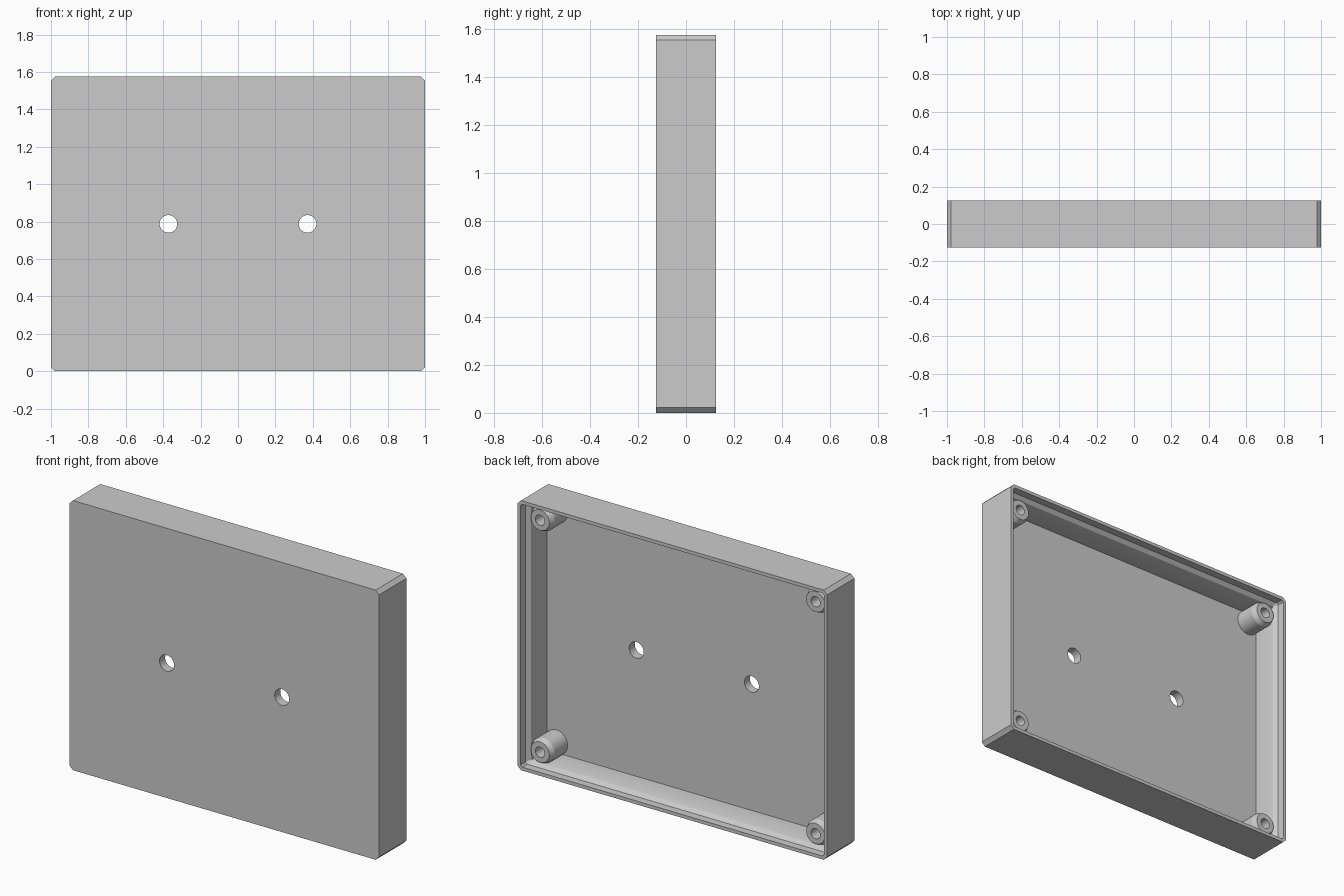
import bpy, bmesh, math

cube = bpy.data.objects.get("Cube")
if cube:
    bpy.data.objects.remove(cube, do_unlink=True)

W, H, BACK = 1.0, 1.575, 0.126      # half width, height, half depth
CORNER, FLOOR = 0.022, 0.2          # corner chamfer, inner depth

grey = bpy.data.materials.new("plain_grey")
grey.use_nodes = True
colour = (0.6, 0.6, 0.6, 1)
grey.diffuse_color = colour
grey.node_tree.nodes["Principled BSDF"].inputs["Base Color"].default_value = colour


def make_object(name, bm):
    bmesh.ops.recalc_face_normals(bm, faces=bm.faces)
    mesh = bpy.data.meshes.new(name)
    bm.to_mesh(mesh)
    bm.free()
    obj = bpy.data.objects.new(name, mesh)
    bpy.context.collection.objects.link(obj)
    mesh.materials.append(grey)
    return obj


def bridge(bm, a, b):
    for i in range(len(a)):
        j = (i + 1) % len(a)
        bm.faces.new((a[i], a[j], b[j], b[i]))


def outline(bm, inset, depth):
    """Chamfered rectangle, inset from the outside, at a depth below the rim."""
    c = max(CORNER - inset * (2 - math.sqrt(2)), 0.004)
    w, h = W - inset, H / 2 - inset
    pts = []
    for sx, sz in ((1, 1), (-1, 1), (-1, -1), (1, -1)):
        pair = [(sx * w, sz * (h - c)), (sx * (w - c), sz * h)]
        pts += pair if sx * sz > 0 else pair[::-1]
    return [bm.verts.new((x, BACK - depth, z + H / 2)) for x, z in pts]


# Tray: outer shell, rim, stepped lip, inner wall and floor
bm = bmesh.new()
profile = [(0, 2 * BACK), (0, 0), (0.02, 0), (0.02, 0.045),
           (0.04, 0.065), (0.05, 0.11), (0.05, FLOOR)]
loops = [outline(bm, *p) for p in profile]
for a, b in zip(loops, loops[1:]):
    bridge(bm, a, b)
bm.faces.new(loops[0])
bm.faces.new(loops[-1])
tray = make_object("tray", bm)

# Two through holes in the panel
bm = bmesh.new()
for side in (-1, 1):
    rings = []
    for y in (-0.2, 0.0):
        rings.append([bm.verts.new((side * 0.372 + 0.047 * math.cos(t * math.tau / 32), y,
                                    H / 2 + 0.047 * math.sin(t * math.tau / 32)))
                      for t in range(32)])
        bm.faces.new(rings[-1])
    bridge(bm, *rings)
cutter = make_object("hole_cutter", bm)
cut = tray.modifiers.new("holes", "BOOLEAN")
cut.operation = "DIFFERENCE"
cut.solver = "EXACT"
cut.object = cutter
bpy.context.view_layer.objects.active = tray
bpy.ops.object.modifier_apply(modifier=cut.name)
bpy.data.objects.remove(cutter, do_unlink=True)


# Screw posts with a bevelled end and a blind hole
def screw_post(name, x, z):
    bm = bmesh.new()
    rings = []
    for r, depth in ((0.03, 0.18), (0.03, 0.05), (0.06, 0.05),
                     (0.073, 0.08), (0.073, FLOOR + 0.005)):
        rings.append([bm.verts.new((x + r * math.cos(t * math.tau / 32), BACK - depth,
                                    z + r * math.sin(t * math.tau / 32)))
                      for t in range(32)])
    for a, b in zip(rings, rings[1:]):
        bridge(bm, a, b)
    bm.faces.new(rings[0])
    bm.faces.new(rings[-1])
    return make_object(name, bm)


parts = [tray]
for sx, side in ((1, "left"), (-1, "right")):
    for z, level in ((0.11, "lower"), (H - 0.11, "upper")):
        parts.append(screw_post(f"{level}_{side}_screw_post", sx * (W - 0.11), z))

# Smooth round walls, sharp edges kept
bpy.ops.object.select_all(action="DESELECT")
for obj in parts:
    obj.select_set(True)
bpy.context.view_layer.objects.active = tray
bpy.ops.object.shade_smooth_by_angle(angle=math.radians(20))
